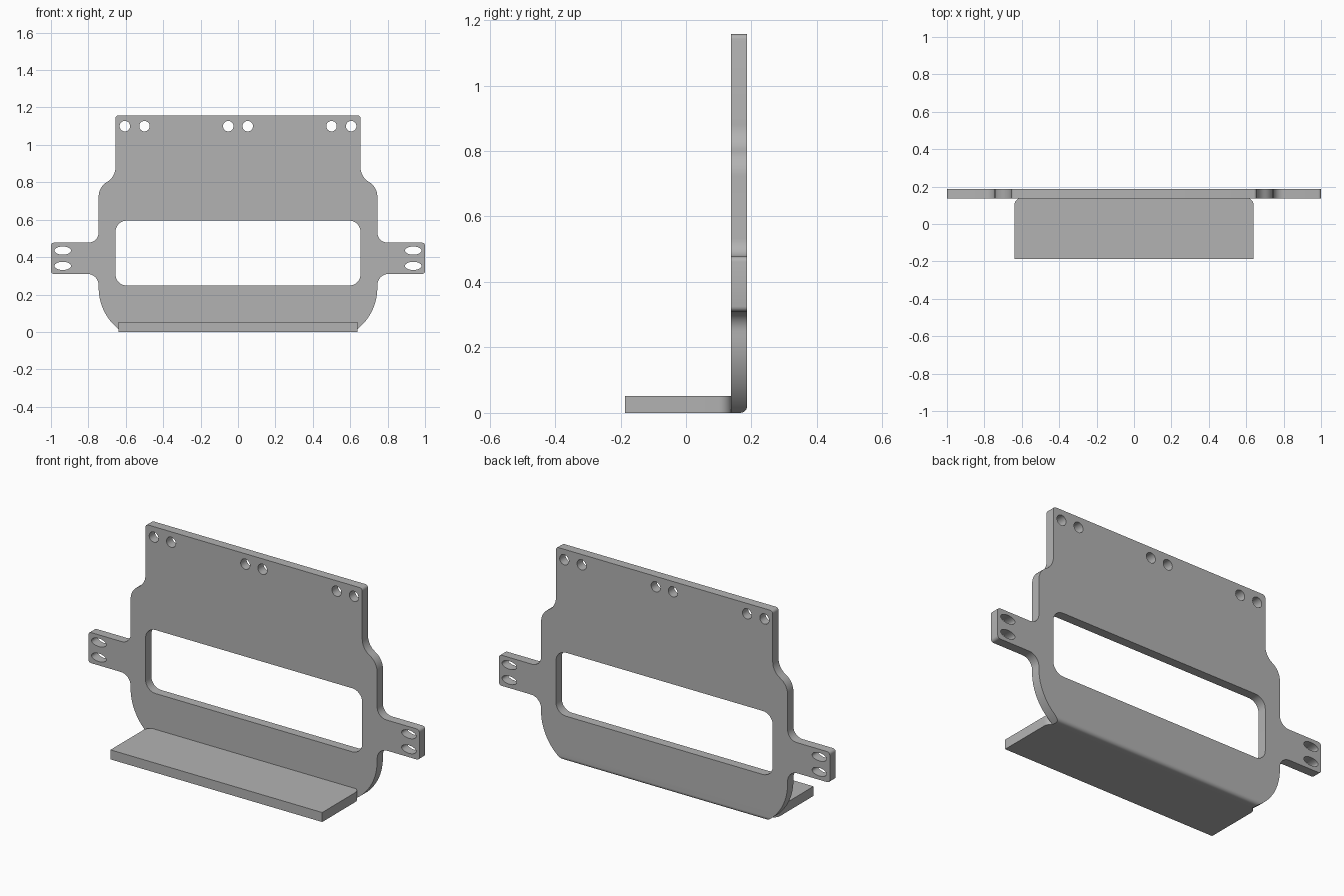
import bpy, bmesh, math
from mathutils import Vector

if "Cube" in bpy.data.objects:
    bpy.data.objects.remove(bpy.data.objects["Cube"])

Y0, Y1 = 0.137, 0.187          # front and back of the upright plate

grey = bpy.data.materials.new("plain grey")
grey.diffuse_color = (0.45, 0.45, 0.45, 1)
grey.use_nodes = True
grey.node_tree.nodes["Principled BSDF"].inputs["Base Color"].default_value = grey.diffuse_color


def arc(cx, cy, r, a0, a1, n=8, ry=None):
    """Points on an arc, angles in degrees."""
    angles = [math.radians(a0 + (a1 - a0) * i / n) for i in range(n + 1)]
    return [(cx + r * math.cos(a), cy + (ry or r) * math.sin(a)) for a in angles]


def add_prism(bm, pts, place, depth):
    """Extrude a closed 2D outline; place maps 2D points to 3D."""
    face = bm.faces.new([bm.verts.new(place(p)) for p in pts])
    ext = bmesh.ops.extrude_face_region(bm, geom=[face])
    moved = [g for g in ext["geom"] if isinstance(g, bmesh.types.BMVert)]
    bmesh.ops.translate(bm, vec=Vector(depth), verts=moved)


def make_object(name, prisms):
    bm = bmesh.new()
    for pts, place, depth in prisms:
        add_prism(bm, pts, place, depth)
    bmesh.ops.recalc_face_normals(bm, faces=bm.faces)
    mesh = bpy.data.meshes.new(name)
    bm.to_mesh(mesh)
    bm.free()
    mesh.materials.append(grey)
    ob = bpy.data.objects.new(name, mesh)
    bpy.context.collection.objects.link(ob)
    return ob


def mirrored(right):
    """Close a right-hand outline with its mirror image."""
    return right + [(-x, v) for x, v in reversed(right)]


def select(ob):
    bpy.ops.object.select_all(action='DESELECT')
    ob.select_set(True)
    bpy.context.view_layer.objects.active = ob


# Upright plate: right half of the outline, from top to bottom
outline = (arc(0.64, 1.142, 0.015, 90, 0, 4)
           + arc(0.745, 0.88, 0.09, 180, 240)        # shoulder, hollow
           + arc(0.655, 0.724, 0.09, 60, 0)[1:]      # shoulder, round
           + arc(0.80, 0.532, 0.055, 180, 270)       # above the arm
           + arc(0.985, 0.462, 0.015, 90, 0, 4)      # arm tip
           + arc(0.985, 0.325, 0.015, 0, -90, 4)
           + arc(0.805, 0.25, 0.06, 90, 180)         # below the arm
           + arc(0.465, 0.235, 0.28, 0, -57.06, 14))  # lower corner
outline[-1] = (outline[-1][0], 0)
plate = make_object("upright_plate",
                    [(mirrored(outline), lambda p: (p[0], Y0, p[1]), (0, Y1 - Y0, 0))])

# Openings: window, round bolt holes, oval arm slots
window = mirrored(arc(0.595, 0.535, 0.06, 90, 0) + arc(0.595, 0.308, 0.06, 0, -90))
openings = [window]
for side in (-1, 1):
    for x in (0.052, 0.5, 0.605):
        openings.append(arc(side * x, 1.10, 0.028, 0, 360, 24)[:-1])
    for z in (0.353, 0.435):
        openings.append(arc(side * 0.937, z, 0.044, 0, 360, 28, 0.022)[:-1])
prisms = [(pts, lambda p: (p[0], Y0 - 0.1, p[1]), (0, 0.3, 0)) for pts in openings]

# Rounded outside of the bend along the lower back edge
R = 0.022
bend = arc(Y1 - R, R, R, -90, 0, 6) + [(Y1 + 0.03, R), (Y1 + 0.03, -0.03), (Y1 - R, -0.03)]
prisms.append((bend, lambda p: (-0.8, p[0], p[1]), (1.6, 0, 0)))

cutter = make_object("opening_cutter", prisms)
cutter.hide_render = True
mod = plate.modifiers.new("openings", 'BOOLEAN')
mod.operation, mod.solver, mod.object = 'DIFFERENCE', 'EXACT', cutter
select(plate)
bpy.ops.object.modifier_apply(modifier=mod.name)
bpy.data.objects.remove(cutter)

# Flat foot flange with rounded rear corners
foot = [(0.64, -0.187)] + arc(0.60, 0.10, 0.04, 0, 67, 6)
foot[-1] = (foot[-1][0], Y0)
flange = make_object("foot_flange",
                     [(mirrored(foot), lambda p: (p[0], p[1], 0), (0, 0, 0.052))])

for ob in (plate, flange):
    select(ob)
    bpy.ops.object.shade_smooth_by_angle(angle=math.radians(30))
